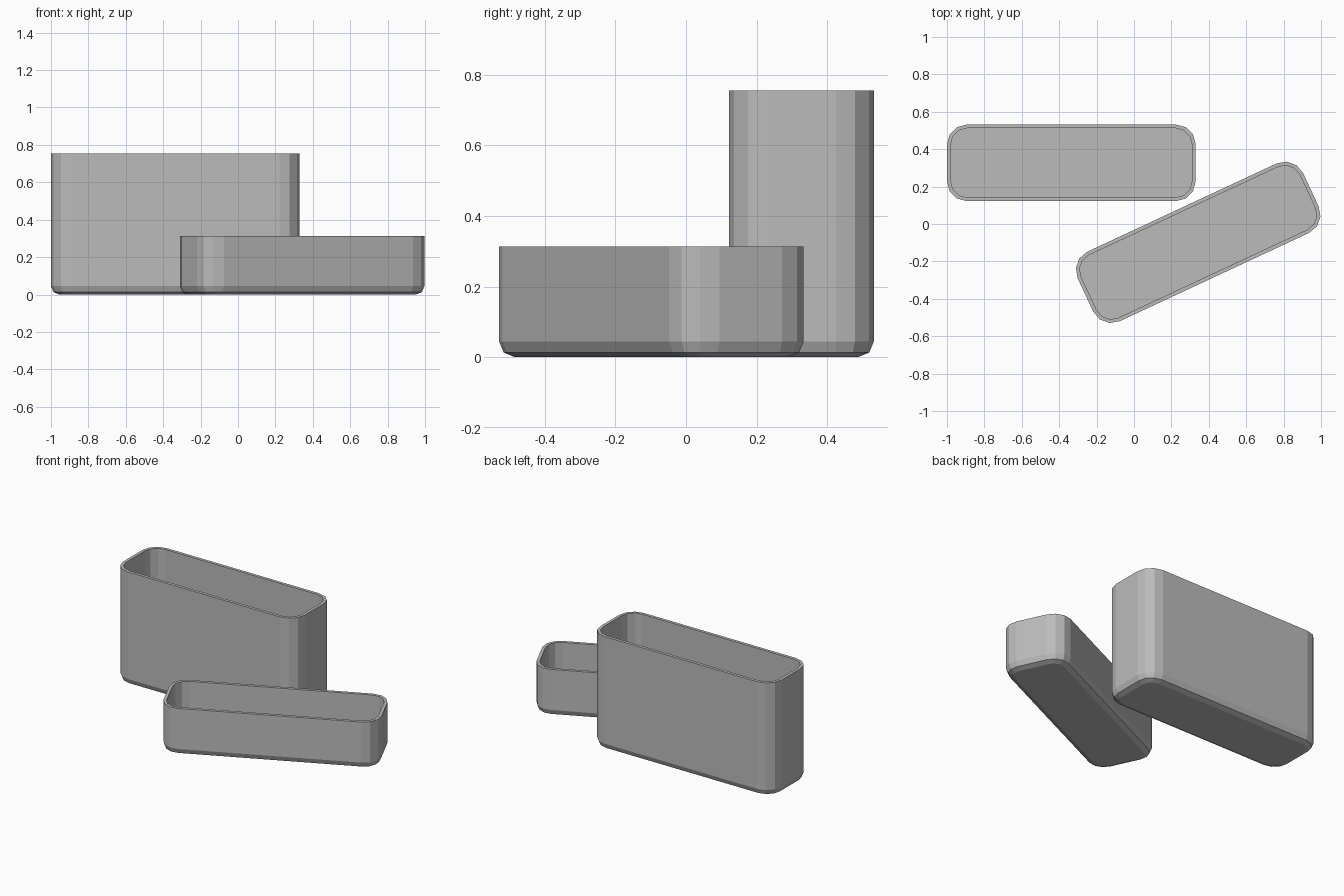
import bpy, bmesh
from math import cos, sin, pi, radians

cube = bpy.data.objects.get("Cube")
if cube:
    bpy.data.objects.remove(cube)

LENGTH, WIDTH, RADIUS = 1.33, 0.41, 0.107
WALL, FLOOR, BEVEL = 0.02, 0.02, 0.045

grey = bpy.data.materials.new("plain_grey")
grey.use_nodes = True
colour = (0.5, 0.5, 0.5, 1)
grey.diffuse_color = colour
grey.node_tree.nodes["Principled BSDF"].inputs["Base Color"].default_value = colour


def rounded_ring(bm, inset, z, segments=3):
    """Rounded rectangle of vertices, drawn in from the outer wall by inset."""
    r = RADIUS - inset
    cx, cy = LENGTH / 2 - RADIUS, WIDTH / 2 - RADIUS
    ring = []
    for corner, (sx, sy) in enumerate([(1, 1), (-1, 1), (-1, -1), (1, -1)]):
        for i in range(segments + 1):
            a = (corner + i / segments) * pi / 2
            ring.append(bm.verts.new((sx * cx + r * cos(a), sy * cy + r * sin(a), z)))
    return ring


def planter(name, height, location, angle):
    bm = bmesh.new()
    # Profile: bevelled foot, outer wall, flat rim, inner wall, floor
    k = BEVEL * (1 - cos(pi / 4))
    profile = [(BEVEL, 0), (k, k), (0, BEVEL), (0, height), (WALL, height), (WALL, FLOOR)]
    rings = [rounded_ring(bm, inset, z) for inset, z in profile]
    for low, high in zip(rings, rings[1:]):
        for i in range(len(low)):
            j = (i + 1) % len(low)
            bm.faces.new((low[i], low[j], high[j], high[i]))
    bm.faces.new(rings[0][::-1])
    bm.faces.new(rings[-1])
    mesh = bpy.data.meshes.new(name)
    bm.to_mesh(mesh)
    bm.free()
    mesh.materials.append(grey)
    obj = bpy.data.objects.new(name, mesh)
    obj.location = (*location, 0)
    obj.rotation_euler.z = radians(angle)
    bpy.context.collection.objects.link(obj)


planter("tall_planter", 0.755, (-0.335, 0.327), 0)
planter("low_planter", 0.314, (0.343, -0.098), 25)
